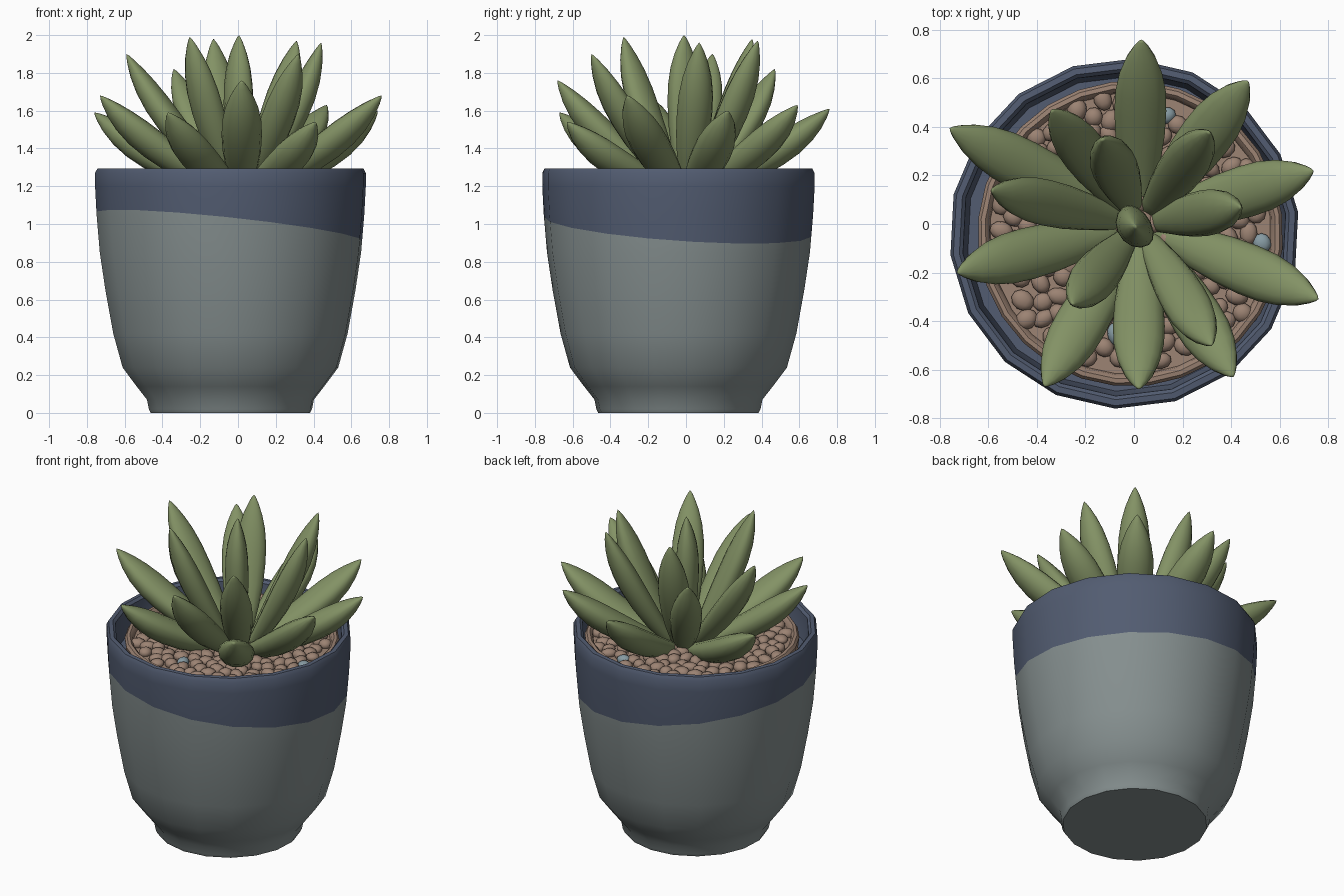
import bpy, bmesh, math, random
from mathutils import Vector

if "Cube" in bpy.data.objects:
    bpy.data.objects.remove(bpy.data.objects["Cube"])

random.seed(4)

def mat(name, r, g, b):
    lin = lambda c: ((c / 255 + 0.055) / 1.055) ** 2.4
    m = bpy.data.materials.new(name)
    m.diffuse_color = (lin(r), lin(g), lin(b), 1)
    m.use_nodes = True
    m.node_tree.nodes["Principled BSDF"].inputs["Base Color"].default_value = m.diffuse_color
    return m

GREY = mat("grey_glaze", 133, 143, 143)
BLUE = mat("slate_blue_glaze", 82, 92, 113)
LEAF = mat("leaf_green", 131, 146, 101)
BROWN = mat("brown_gravel", 156, 131, 115)
PALE = mat("pale_blue_stone", 135, 155, 163)

def finish(bm, name, mats, angle=40):
    bmesh.ops.recalc_face_normals(bm, faces=bm.faces)
    me = bpy.data.meshes.new(name)
    bm.to_mesh(me)
    bm.free()
    for m in mats:
        me.materials.append(m)
    ob = bpy.data.objects.new(name, me)
    bpy.context.collection.objects.link(ob)
    bpy.ops.object.select_all(action='DESELECT')
    ob.select_set(True)
    bpy.context.view_layer.objects.active = ob
    bpy.ops.object.shade_smooth_by_angle(angle=math.radians(angle))
    return ob

def skin(bm, rings):
    """Bridge rings of points; a one-point ring is a pole."""
    rows = [[bm.verts.new(p) for p in ring] for ring in rings]
    for a, b in zip(rows, rows[1:]):
        n = max(len(a), len(b))
        for i in range(n):
            j = (i + 1) % n
            if len(a) == 1:
                bm.faces.new((a[0], b[j], b[i]))
            elif len(b) == 1:
                bm.faces.new((a[i], a[j], b[0]))
            else:
                bm.faces.new((a[i], a[j], b[j], b[i]))

def lathe(bm, profile, cx, cy, n):
    rings = []
    for r, z in profile:
        if r == 0:
            rings.append([(cx, cy, z)])
        else:
            rings.append([(cx + r * math.cos(a), cy + r * math.sin(a), z)
                          for a in (math.radians(7) + 2 * math.pi * i / n for i in range(n))])
    skin(bm, rings)

# Pot, cut by a tilted plane into grey body and blue rim glaze
CX, CY = -0.04, -0.04
bm = bmesh.new()
lathe(bm, [(0, 0), (0.425, 0), (0.435, 0.02), (0.445, 0.07), (0.50, 0.14), (0.575, 0.24),
           (0.625, 0.42), (0.667, 0.65), (0.697, 0.85), (0.714, 1.05), (0.722, 1.2),
           (0.722, 1.27), (0.71, 1.293), (0.685, 1.295), (0.67, 1.28), (0.665, 1.2),
           (0.65, 1.13), (0, 1.13)], CX, CY, 18)
co, no = Vector((CX, CY, 0.985)), Vector((0.106, 0.07, 1)).normalized()
bmesh.ops.bisect_plane(bm, geom=bm.verts[:] + bm.edges[:] + bm.faces[:],
                       plane_co=co, plane_no=no)
for f in bm.faces:
    f.material_index = int((f.calc_center_median() - co).dot(no) > 0)
finish(bm, "pot", [GREY, BLUE])

# Soil with raised ring at its edge
SX, SY = -0.015, -0.04
bm = bmesh.new()
lathe(bm, [(0, 1.14), (0.62, 1.14), (0.63, 1.225), (0.618, 1.243), (0.6, 1.245),
           (0.585, 1.23), (0.58, 1.205), (0, 1.205)], SX, SY, 28)
finish(bm, "soil", [BROWN])

# Gravel, with a few pale stones
bm = bmesh.new()
pale_spots = [(0.15, 0.47), (0.52, -0.06), (-0.5, -0.27), (-0.1, -0.45)]
COUNT = 185
for i in range(COUNT):
    r, a = 0.565 * math.sqrt((i + 0.5) / COUNT), i * 2.39996
    x = SX + r * math.cos(a) + random.uniform(-0.012, 0.012)
    y = SY + r * math.sin(a) + random.uniform(-0.012, 0.012)
    vs = bmesh.ops.create_icosphere(bm, subdivisions=2, radius=1)['verts']
    sx, sy, sz = random.uniform(.038, .052), random.uniform(.034, .044), random.uniform(.024, .034)
    t = random.uniform(0, math.pi)
    for v in vs:
        px, py = v.co.x * sx, v.co.y * sy
        v.co = (x + px * math.cos(t) - py * math.sin(t),
                y + px * math.sin(t) + py * math.cos(t), 1.217 + v.co.z * sz)
    pale = any(math.hypot(x - p, y - q) < 0.042 for p, q in pale_spots)
    for f in {f for v in vs for f in v.link_faces}:
        f.material_index = int(pale)
finish(bm, "gravel", [BROWN, PALE], 60)

# Leaves: tip positions and half width
OUTER = [(.03, .76, 1.61), (.47, .59, 1.63), (.74, .22, 1.60), (.76, -.31, 1.68),
         (.41, -.63, 1.54), (.02, -.68, 1.76), (-.37, -.67, 1.59), (-.73, -.20, 1.68),
         (-.76, .395, 1.59)]
INNER = [(-.34, .47, 1.82), (-.13, .35, 1.98), (.31, .38, 1.97), (.44, .07, 1.96),
         (.32, -.50, 1.90), (-.255, -.33, 1.99), (-.59, .14, 1.90), (.005, -.01, 2.0)]
SHAPE = [(0, .4), (.12, .58), (.27, .8), (.42, .95), (.56, 1), (.68, .97),
         (.79, .82), (.88, .58), (.95, .3), (.985, .12)]

def leaf(name, tip, w, sag):
    tip = Vector(tip)
    root = Vector((0.02, 0, 1.17))
    flat = Vector((tip.x - root.x, tip.y, 0))
    out = flat.normalized()
    root += out * min(0.05, flat.length * 0.3)
    ctrl = (root + tip) / 2 + out * sag * 0.6 - Vector((0, 0, sag))
    side = out.cross(Vector((0, 0, 1)))
    rings = [[root - (ctrl - root).normalized() * 0.02]]
    for t, k in SHAPE:
        p = root * (1 - t) ** 2 + ctrl * 2 * t * (1 - t) + tip * t * t
        tan = ((ctrl - root) * (1 - t) + (tip - ctrl) * t).normalized()
        up = side.cross(tan)
        ring = []
        for i in range(14):
            a = 2 * math.pi * i / 14
            s = math.sin(a)
            ring.append(p + side * (w * k * math.cos(a)) + up * (w * k * s * (0.62 if s > 0 else 0.85)))
        rings.append(ring)
    rings.append([tip])
    bm = bmesh.new()
    skin(bm, rings)
    finish(bm, name, [LEAF], 55)

for i, t in enumerate(OUTER):
    leaf(f"outer_leaf_{i + 1}", t, 0.107, 0.06)
for i, t in enumerate(INNER):
    leaf(f"inner_leaf_{i + 1}", t, 0.095, 0.05 if i < 7 else 0)
